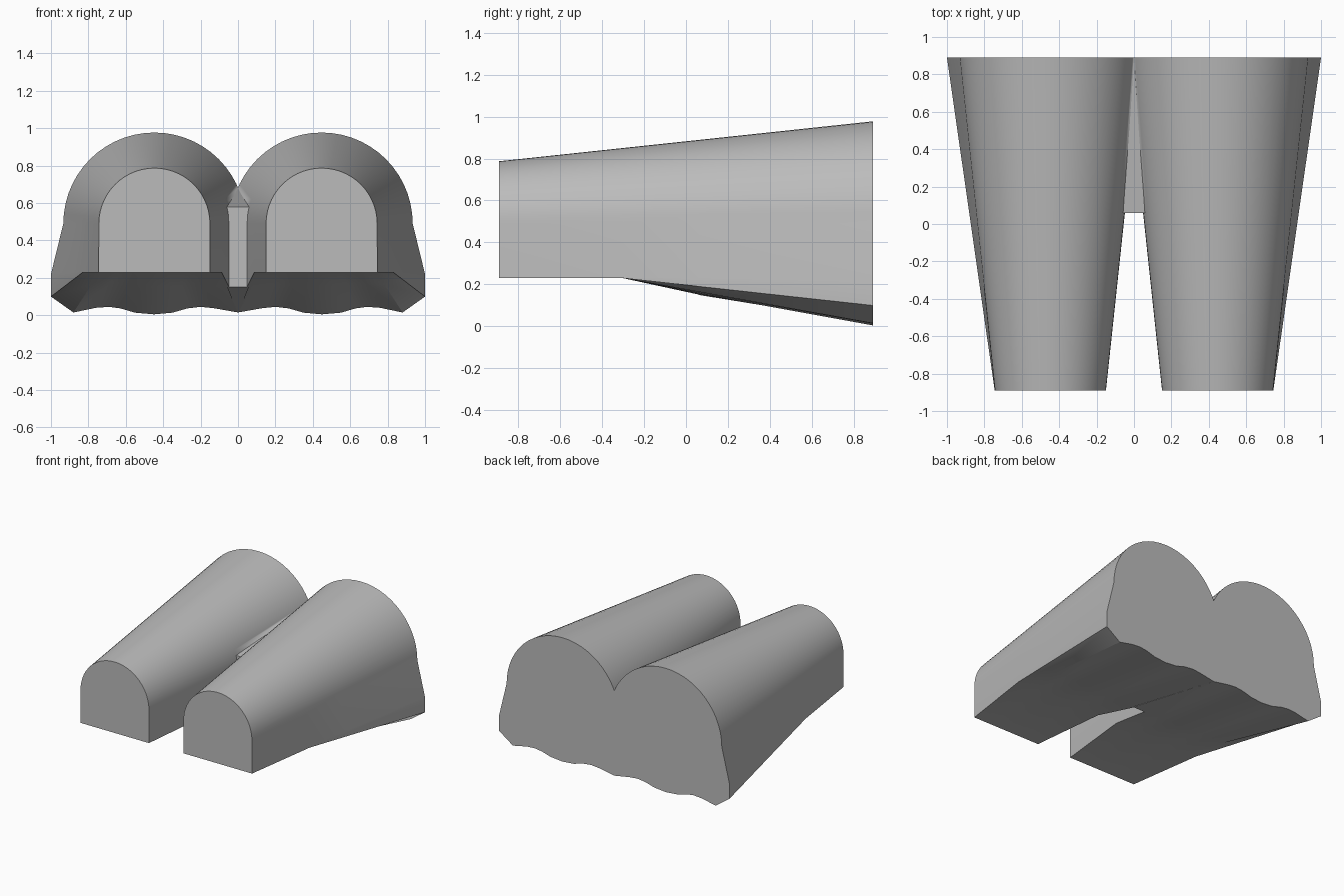
import bpy, bmesh, math

cube = bpy.data.objects.get("Cube")
if cube:
    bpy.data.objects.remove(cube, do_unlink=True)

FRONT, BREAK, NOTCH, BACK = -0.89, -0.3, 0.06, 0.89
FLOOR, SPRING, CENTRE = 0.23, 0.49, 0.447
STEPS = 28
# wavy back edge of the underside, outer to inner
WAVE = [(0.88, 0.015), (0.76, 0.04), (0.69, 0.045), (0.63, 0.037), (0.55, 0.014),
        (0.45, 0.005), (0.35, 0.014), (0.27, 0.037), (0.2, 0.045), (0.13, 0.038),
        (0.0, 0.015), (-0.04, 0.015)]


def lerp(a, b, t):
    return a + (b - a) * t


grey = bpy.data.materials.new("plain grey")
grey.use_nodes = True
colour = (0.5, 0.5, 0.5, 1)
grey.diffuse_color = colour
grey.node_tree.nodes["Principled BSDF"].inputs["Base Color"].default_value = colour


def finish(name, bm):
    bmesh.ops.recalc_face_normals(bm, faces=bm.faces[:])
    mesh = bpy.data.meshes.new(name)
    bm.to_mesh(mesh)
    bm.free()
    obj = bpy.data.objects.new(name, mesh)
    bpy.context.collection.objects.link(obj)
    mesh.materials.append(grey)
    return obj


def section(y):
    """Arched cross-section of one barrel at depth y."""
    t = (y - FRONT) / (BACK - FRONT)
    s = max(0, (y - BREAK) / (BACK - BREAK))
    r = lerp(0.297, 0.487, t)
    pts = []
    for i in range(STEPS + 1):
        a = math.pi * i / STEPS
        pts.append((CENTRE + r * math.cos(a), SPRING + r * math.sin(a)))
    # underside, inner to outer
    inner, outer = CENTRE - r, lerp(0.745, 1.0, t)
    chamfer = lerp(0.74, 0.88, s) if s else lerp(0.66, 0.74, (y - FRONT) / (BREAK - FRONT))
    sag = 0.013 if y == NOTCH else 0
    for x, z in reversed(WAVE):
        f = (x - WAVE[-1][0]) / (WAVE[0][0] - WAVE[-1][0])
        pts.append((lerp(inner, chamfer, f), lerp(FLOOR, z, s) - sag * (1 - f)))
    # flared outer wall
    pts.append((outer, lerp(FLOOR, 0.1, s)))
    pts.append((outer, lerp(0.24, 0.22, t)))
    return [(x, y, z) for x, z in pts]


# Left barrel, lofted front to back, trimmed at the middle and mirrored
bm = bmesh.new()
rings = [[bm.verts.new(p) for p in section(y)] for y in (FRONT, BREAK, NOTCH, BACK)]
for a, b in zip(rings, rings[1:]):
    for i in range(len(a)):
        j = (i + 1) % len(a)
        bm.faces.new((a[i], a[j], b[j], b[i]))
bm.faces.new(rings[0])
bm.faces.new(rings[-1])
bmesh.ops.recalc_face_normals(bm, faces=bm.faces[:])
bmesh.ops.bisect_plane(bm, geom=bm.verts[:] + bm.edges[:] + bm.faces[:],
                       plane_co=(0, 0, 0), plane_no=(1, 0, 0), clear_inner=True)
barrels = finish("twin_barrels", bm)
barrels.modifiers.new("mirror", 'MIRROR').use_axis = (True, False, False)

# Web filling the gap between the barrels behind the notch
bm = bmesh.new()
ends = []
for y, w, low, high in ((NOTCH, 0.058, 0.15, 0.58), (BACK, 0.002, 0.015, 0.68)):
    ends.append([bm.verts.new((x, y, z)) for x, z in
                 ((-w, low), (w, low), (w, high), (-w, high))])
for i in range(4):
    j = (i + 1) % 4
    bm.faces.new((ends[0][i], ends[0][j], ends[1][j], ends[1][i]))
for ring in ends:
    bm.faces.new(ring)
finish("middle_web", bm)

# Smooth the curved barrels, keeping rims and wall edges crisp
bpy.ops.object.select_all(action='DESELECT')
barrels.select_set(True)
bpy.context.view_layer.objects.active = barrels
bpy.ops.object.shade_smooth_by_angle(angle=math.radians(30))
